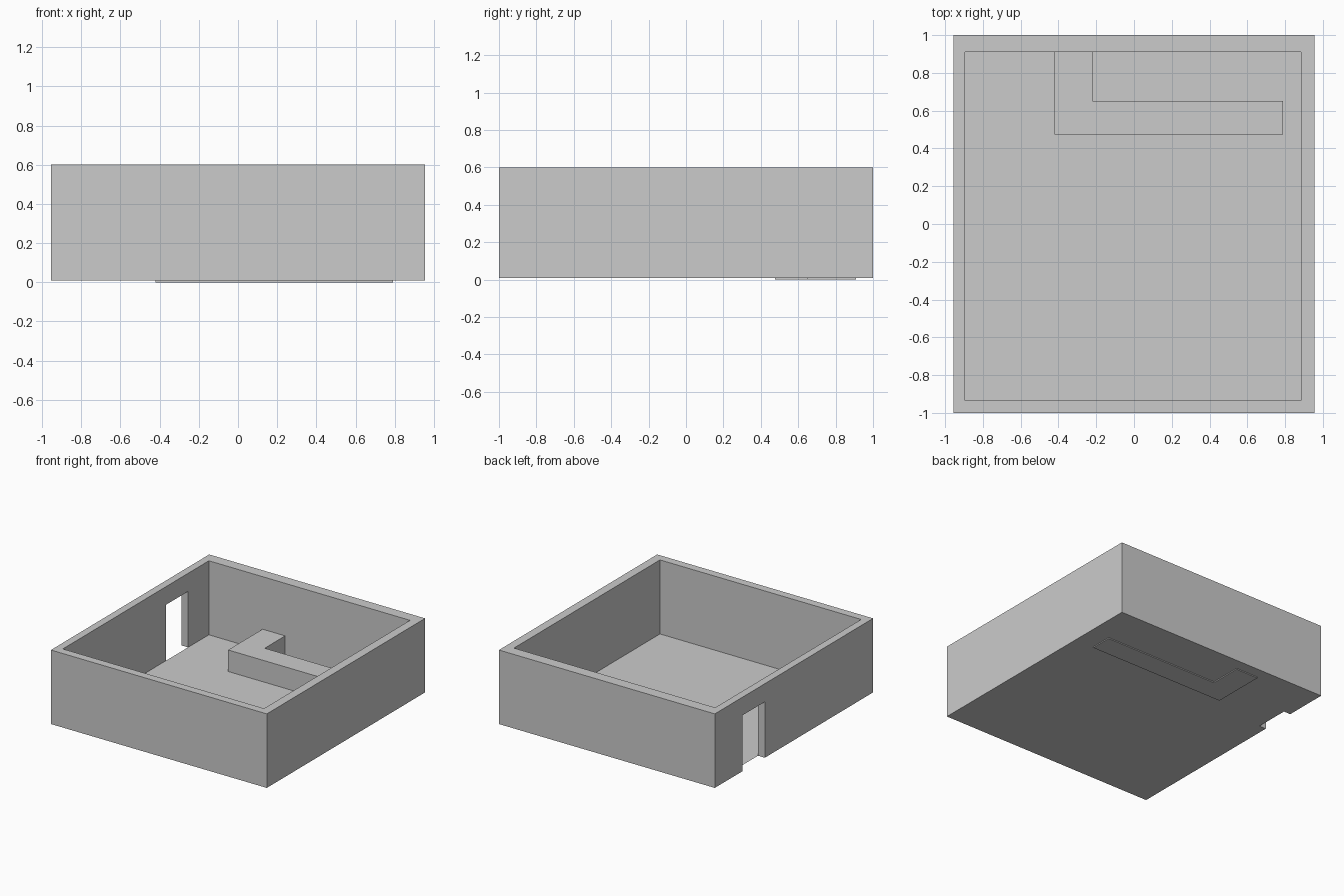
import bpy, bmesh

if "Cube" in bpy.data.objects:
    bpy.data.objects.remove(bpy.data.objects["Cube"])

BASE, TOP = 0.008, 0.60


def make_object(name, bm):
    bmesh.ops.recalc_face_normals(bm, faces=bm.faces)
    mesh = bpy.data.meshes.new(name)
    bm.to_mesh(mesh)
    bm.free()
    obj = bpy.data.objects.new(name, mesh)
    bpy.context.collection.objects.link(obj)
    return obj


def prism(name, outline, z0, z1):
    """Extrude a flat outline from z0 to z1 (a single face when equal)."""
    bm = bmesh.new()
    face = bm.faces.new([bm.verts.new((x, y, z0)) for x, y in outline])
    if z1 > z0:
        ext = bmesh.ops.extrude_face_region(bm, geom=[face], use_keep_orig=True)
        top = [v for v in ext["geom"] if isinstance(v, bmesh.types.BMVert)]
        bmesh.ops.translate(bm, verts=top, vec=(0, 0, z1 - z0))
    return make_object(name, bm)


def rect(x0, x1, y0, y1):
    return [(x0, y0), (x1, y0), (x1, y1), (x0, y1)]


outer = rect(-0.955, 0.955, -1.0, 1.0)
inner = rect(-0.895, 0.885, -0.935, 0.91)

# Outer walls: a closed ring of four mitred sections
bm = bmesh.new()
rings = [[bm.verts.new((x, y, z)) for x, y in loop]
         for loop, z in ((outer, BASE), (outer, TOP), (inner, TOP), (inner, BASE))]
for a, b in zip(rings, rings[1:] + rings[:1]):
    for i in range(4):
        j = (i + 1) % 4
        bm.faces.new((a[i], a[j], b[j], b[i]))
walls = make_object("walls", bm)

# Doorway through the left wall, open down to the ground
cutter = prism("doorway_cutter", rect(-1.05, -0.80, 0.368, 0.647), -0.1, 0.455)
cutter.hide_render = True
mod = walls.modifiers.new("doorway", "BOOLEAN")
mod.operation = "DIFFERENCE"
mod.solver = "EXACT"
mod.object = cutter
bpy.context.view_layer.objects.active = walls
bpy.ops.object.modifier_apply(modifier="doorway")
bpy.data.objects.remove(cutter)

# Thin floor inside the walls
prism("floor", inner, BASE, BASE)

# L-shaped counter, its short leg meeting the back wall
prism("counter", [(-0.42, 0.475), (0.79, 0.475), (0.79, 0.652),
                  (-0.22, 0.652), (-0.22, 0.91), (-0.42, 0.91)], 0.0, 0.18)
